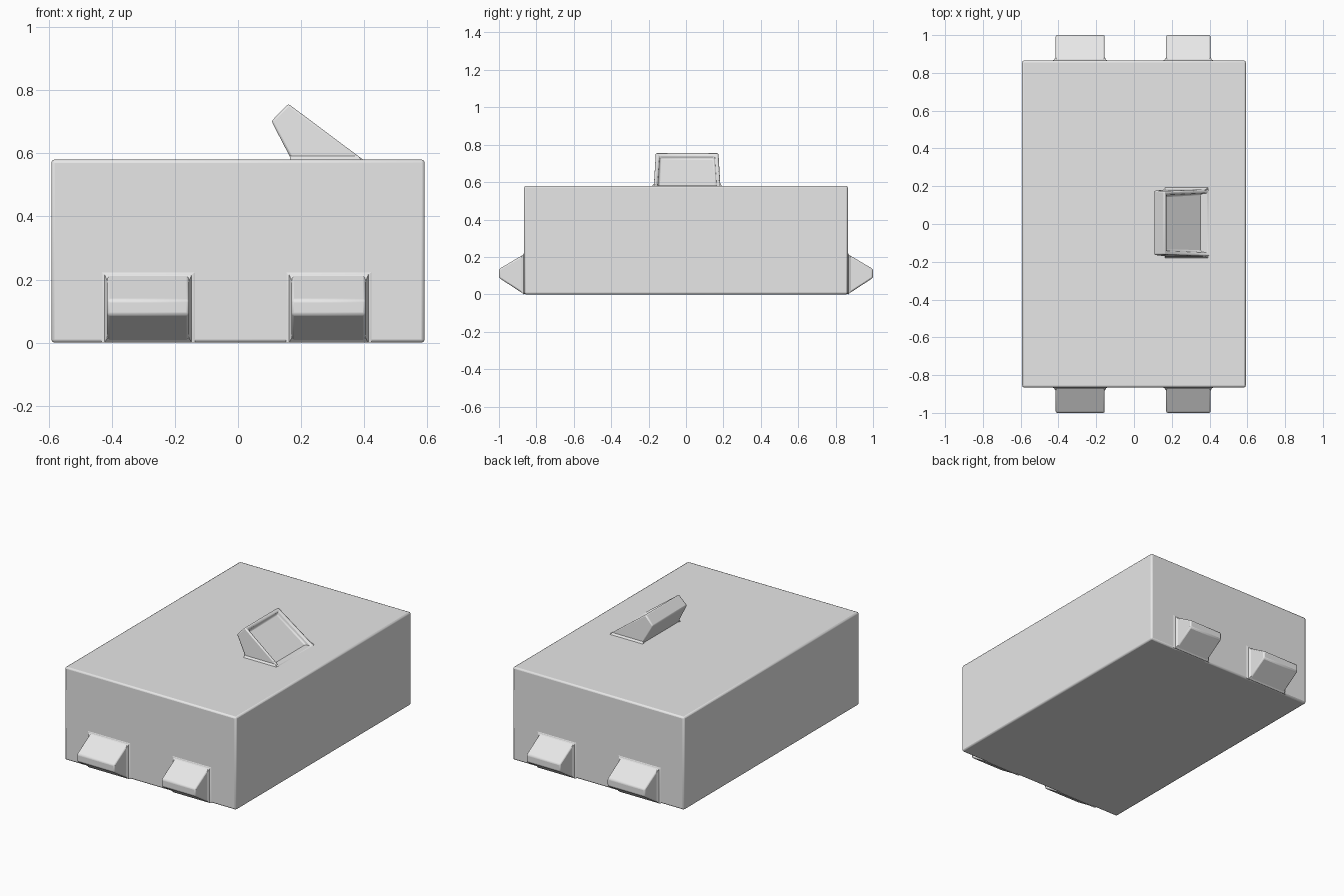
import bpy, bmesh
from mathutils import Vector

cube = bpy.data.objects.get("Cube")
if cube:
    bpy.data.objects.remove(cube, do_unlink=True)

GREY = (0.8, 0.8, 0.8, 1)
mat = bpy.data.materials.new("light grey")
mat.use_nodes = True
mat.diffuse_color = GREY
mat.node_tree.nodes["Principled BSDF"].inputs["Base Color"].default_value = GREY


def loft(name, start, end, bevel=0.0, edit=None):
    """Solid between two matching rings of points."""
    bm = bmesh.new()
    a = [bm.verts.new(p) for p in start]
    b = [bm.verts.new(p) for p in end]
    n = len(a)
    bm.faces.new(a)
    bm.faces.new(b)
    for i in range(n):
        j = (i + 1) % n
        bm.faces.new((a[i], a[j], b[j], b[i]))
    bmesh.ops.recalc_face_normals(bm, faces=bm.faces)
    if edit:
        edit(bm)
    mesh = bpy.data.meshes.new(name)
    bm.to_mesh(mesh)
    bm.free()
    obj = bpy.data.objects.new(name, mesh)
    bpy.context.collection.objects.link(obj)
    mesh.materials.append(mat)
    if bevel:
        mod = obj.modifiers.new("soft edges", "BEVEL")
        mod.width = bevel
        mod.segments = 2
        mod.limit_method = "ANGLE"
    bpy.ops.object.select_all(action="DESELECT")
    obj.select_set(True)
    bpy.context.view_layer.objects.active = obj
    bpy.ops.object.shade_smooth_by_angle()
    return obj


def rect_xy(x0, x1, y0, y1, z):
    return [(x0, y0, z), (x1, y0, z), (x1, y1, z), (x0, y1, z)]


# Main box
W, D, H = 0.592, 0.865, 0.58
loft("body", rect_xy(-W, W, -D, D, 0), rect_xy(-W, W, -D, D, H), 0.01)

# Wedge feet with flared roots, on both ends
foot = [(D - 0.02, 0), (D, 0), (1.0, 0.088), (1.0, 0.135), (D, 0.215), (D - 0.02, 0.215)]
root = [(D, 0.0, 0.018), (D + 0.004, 0.0, 0.008), (D + 0.018, 0.014, 0.0)]
for end, s in (("front", -1), ("back", 1)):
    for side, x0, x1 in (("right", -0.415, -0.155), ("left", 0.17, 0.405)):
        loft(f"{end}_{side}_foot", [(x0, s * y, z) for y, z in foot],
             [(x1, s * y, z) for y, z in foot], 0.008)
        rings = [[(x0 - g, s * y, z), (x1 + g, s * y, z),
                  (x1 + g, s * y, 0.21 + g * 0.7 - z), (x0 - g, s * y, 0.21 + g * 0.7 - z)]
                 for y, z, g in root]
        for i in range(2):
            loft(f"{end}_{side}_foot_root_{i}", rings[i], rings[i + 1])


# Tilted console with a sunken screen
def sink_screen(bm):
    screen = max(bm.faces, key=lambda f: f.normal.x + f.normal.z)
    bmesh.ops.inset_region(bm, faces=[screen], thickness=0.026)
    bmesh.ops.translate(bm, verts=screen.verts, vec=screen.normal * -0.003)
    inner = bmesh.ops.extrude_discrete_faces(bm, faces=[screen])["faces"][0]
    centre = inner.calc_center_median()
    for v in inner.verts:
        v.co = centre + (v.co - centre) * 0.96
    bmesh.ops.translate(bm, verts=inner.verts, vec=inner.normal * -0.024)


console = [(0.172, H - 0.005), (0.106, 0.702), (0.16, 0.758), (0.405, H - 0.005)]


def console_side(s):
    return [(x, 0.006 + s * (0.178 - 0.06 * (z - H)), z) for x, z in console]


loft("console", console_side(-1), console_side(1), 0.007, sink_screen)

# Flared skirt where the console meets the box
for s in (-1, 1):
    y0, y1 = 0.006 + s * 0.174, 0.006 + s * 0.19
    ring = [(0.165, y0, H - 0.004), (0.165, y1, H - 0.004), (0.165, y0, H + 0.015)]
    loft("console_skirt_" + ("left" if s > 0 else "right"), ring,
         [(p + Vector((0.23 if i < 2 else 0.21, 0, 0)))[:] for i, p in enumerate(map(Vector, ring))])
